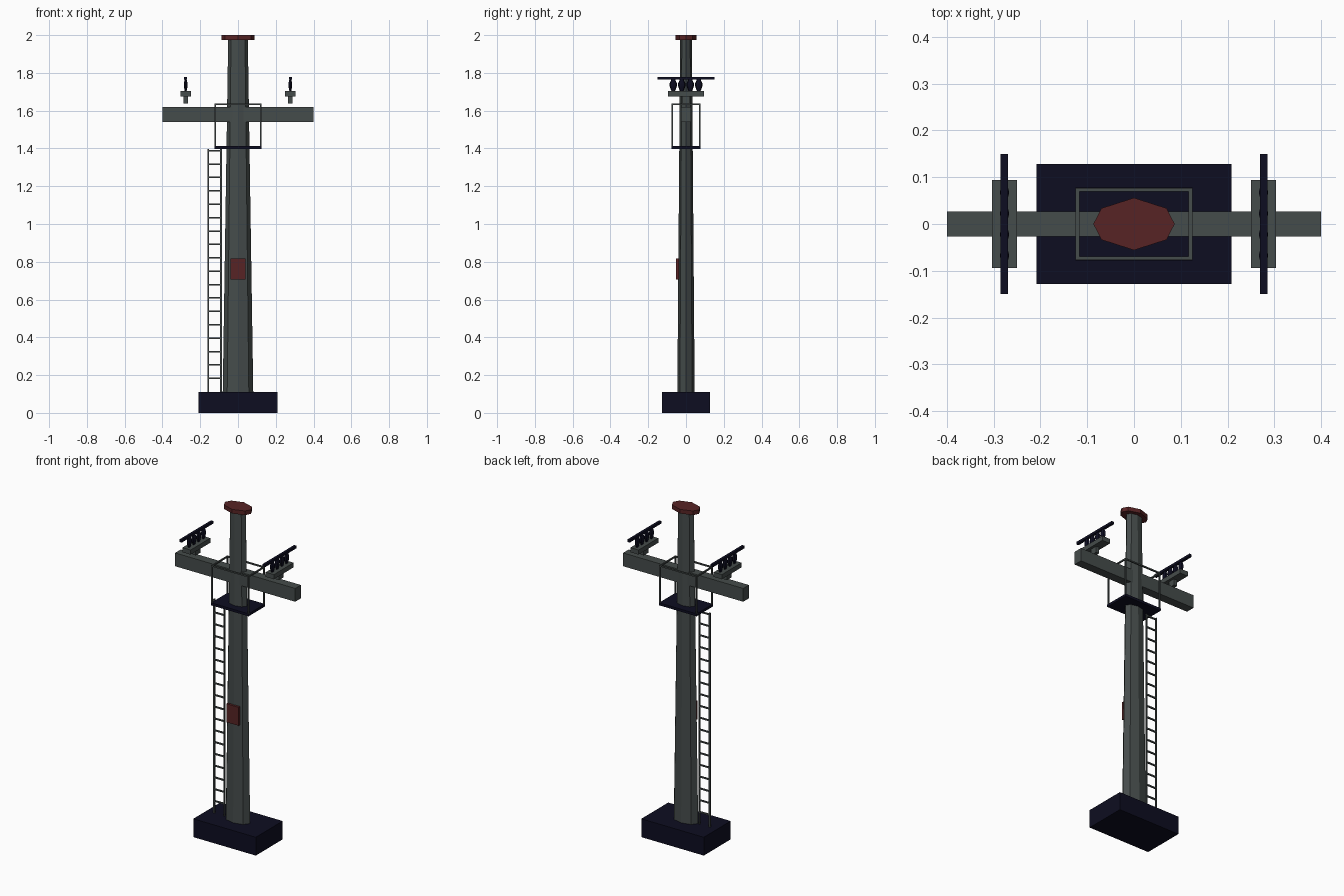
import bpy, bmesh, math

cube = bpy.data.objects.get("Cube")
if cube:
    bpy.data.objects.remove(cube, do_unlink=True)


def make_material(name, rgb):
    mat = bpy.data.materials.new(name)
    mat.use_nodes = True
    mat.diffuse_color = (*rgb, 1)
    mat.node_tree.nodes["Principled BSDF"].inputs["Base Color"].default_value = (*rgb, 1)
    return mat


grey = make_material("weathered grey", (0.06, 0.072, 0.07))
red = make_material("dark red", (0.095, 0.017, 0.018))
navy = make_material("midnight navy", (0.004, 0.004, 0.015))


def finish(name, bm, mat):
    bmesh.ops.recalc_face_normals(bm, faces=bm.faces)
    mesh = bpy.data.meshes.new(name)
    bm.to_mesh(mesh)
    bm.free()
    mesh.materials.append(mat)
    obj = bpy.data.objects.new(name, mesh)
    bpy.context.collection.objects.link(obj)
    return obj


def add_box(bm, x0, x1, y0, y1, z0, z1):
    verts = bmesh.ops.create_cube(bm, size=1)["verts"]
    for v in verts:
        v.co = (x1 if v.co.x > 0 else x0,
                y1 if v.co.y > 0 else y0,
                z1 if v.co.z > 0 else z0)


def box(name, mat, *bounds):
    bm = bmesh.new()
    add_box(bm, *bounds)
    return finish(name, bm, mat)


def add_lathe(bm, rings, sides, centre=(0, 0), tilt=None):
    """Loft of oval rings (rx, ry, z); tilt moves the diagonal corners."""
    loops = []
    for rx, ry, z in rings:
        loop = []
        for i in range(sides):
            a = math.tau * i / sides
            c, s = math.cos(a), math.sin(a)
            if tilt and i % 2:
                c = math.copysign(math.cos(tilt), c)
                s = math.copysign(math.sin(tilt), s)
            loop.append(bm.verts.new((centre[0] + rx * c, centre[1] + ry * s, z)))
        loops.append(loop)
    for low, high in zip(loops, loops[1:]):
        for i in range(sides):
            j = (i + 1) % sides
            bm.faces.new((low[i], low[j], high[j], high[i]))
    bm.faces.new(loops[0][::-1])
    bm.faces.new(loops[-1])


# Footing, tapered eight-sided mast and cap
box("footing", navy, -0.208, 0.208, -0.128, 0.128, 0, 0.11)

bm = bmesh.new()
add_lathe(bm, [(0.081, 0.046, 0.1), (0.052, 0.031, 1.98)], 8)
finish("mast", bm, grey)

bm = bmesh.new()
add_lathe(bm, [(0.087, 0.056, 1.975), (0.087, 0.056, 2.0)], 8, tilt=math.radians(37))
finish("mast_cap", bm, red)

# Warning plate on the front
box("warning_plate", red, -0.041, 0.041, -0.052, -0.038, 0.707, 0.818)

# Crossarm
box("crossarm", grey, -0.4, 0.4, -0.027, 0.027, 1.54, 1.62)

# Service platform and guard rail
box("platform", navy, -0.125, 0.125, -0.078, 0.078, 1.398, 1.413)

bm = bmesh.new()
T = 0.004
RX, RY, RZ = 0.121, 0.073, 1.635
for sx in (-1, 1):
    x = sx * RX
    add_box(bm, x - T, x + T, -RY - T, RY + T, RZ - T, RZ + T)
    y = sx * RY
    add_box(bm, -RX, RX, y - T, y + T, RZ - T, RZ + T)
    for sy in (-1, 1):
        y = sy * RY
        add_box(bm, x - T, x + T, y - T, y + T, 1.41, RZ)
finish("guard_rail", bm, grey)

# Ladder beside the mast
bm = bmesh.new()
for x in (-0.158, -0.09):
    add_box(bm, x - T, x + T, -T, T, 0.11, 1.398)
for i in range(18):
    z = 0.183 + i * 0.0709
    add_box(bm, -0.158, -0.09, -T, T, z - T, z + T)
finish("ladder", bm, grey)

# Insulator groups above each end of the crossarm
for side, label in ((1, "left"), (-1, "right")):
    x = side * 0.277
    bm = bmesh.new()
    add_box(bm, x - 0.011, x + 0.011, -0.022, 0.022, 1.638, 1.68)
    add_box(bm, x - 0.027, x + 0.027, -0.094, 0.094, 1.675, 1.703)
    finish(label + "_bracket", bm, grey)

    bm = bmesh.new()
    for k in (-1.5, -0.5, 0.5, 1.5):
        add_lathe(bm, [(0.004, 0.008, 1.7), (0.01, 0.019, 1.728),
                       (0.01, 0.019, 1.745), (0.004, 0.008, 1.77)],
                  8, centre=(x, k * 0.045))
    finish(label + "_insulators", bm, navy)
    box(label + "_contact_bar", navy, x - 0.008, x + 0.008, -0.15, 0.15, 1.764, 1.779)
